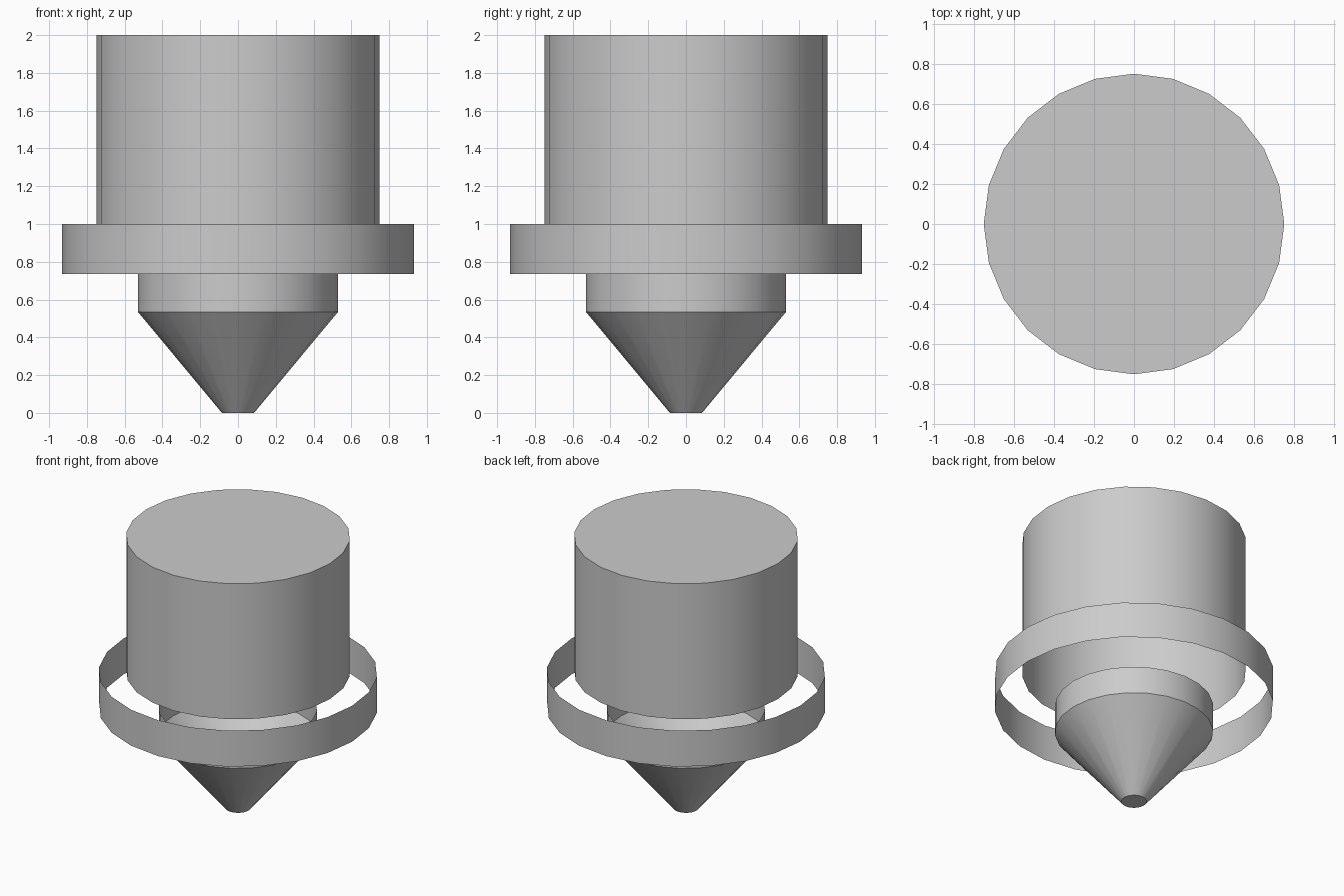
import bpy, bmesh
from math import cos, sin, pi, radians

if "Cube" in bpy.data.objects:
    bpy.data.objects.remove(bpy.data.objects["Cube"])

SIDES = 24


def shell(name, profile, cap_bottom=False, cap_top=False):
    """Thin lathed wall through (radius, z) points, with optional end caps."""
    bm = bmesh.new()
    loops = [[bm.verts.new((r * cos(2 * pi * i / SIDES), r * sin(2 * pi * i / SIDES), z))
              for i in range(SIDES)] for r, z in profile]
    for low, high in zip(loops, loops[1:]):
        for i in range(SIDES):
            j = (i + 1) % SIDES
            bm.faces.new((low[i], low[j], high[j], high[i]))
    if cap_bottom:
        bm.faces.new(loops[0][::-1])
    if cap_top:
        bm.faces.new(loops[-1])
    mesh = bpy.data.meshes.new(name)
    bm.to_mesh(mesh)
    bm.free()
    obj = bpy.data.objects.new(name, mesh)
    bpy.context.collection.objects.link(obj)
    bpy.ops.object.select_all(action='DESELECT')
    obj.select_set(True)
    bpy.context.view_layer.objects.active = obj
    bpy.ops.object.shade_smooth_by_angle(angle=radians(30))
    return obj


# Upper body: closed on top, open underneath
shell("body", [(0.75, 1.0), (0.75, 2.0)], cap_top=True)

# Loose band around the foot of the body, open at both ends
shell("outer_ring", [(0.932, 0.735), (0.932, 1.0)])

# Collar running into the tapered tip, open on top
shell("nozzle", [(0.085, 0.0), (0.53, 0.535), (0.53, 0.735)], cap_bottom=True)
